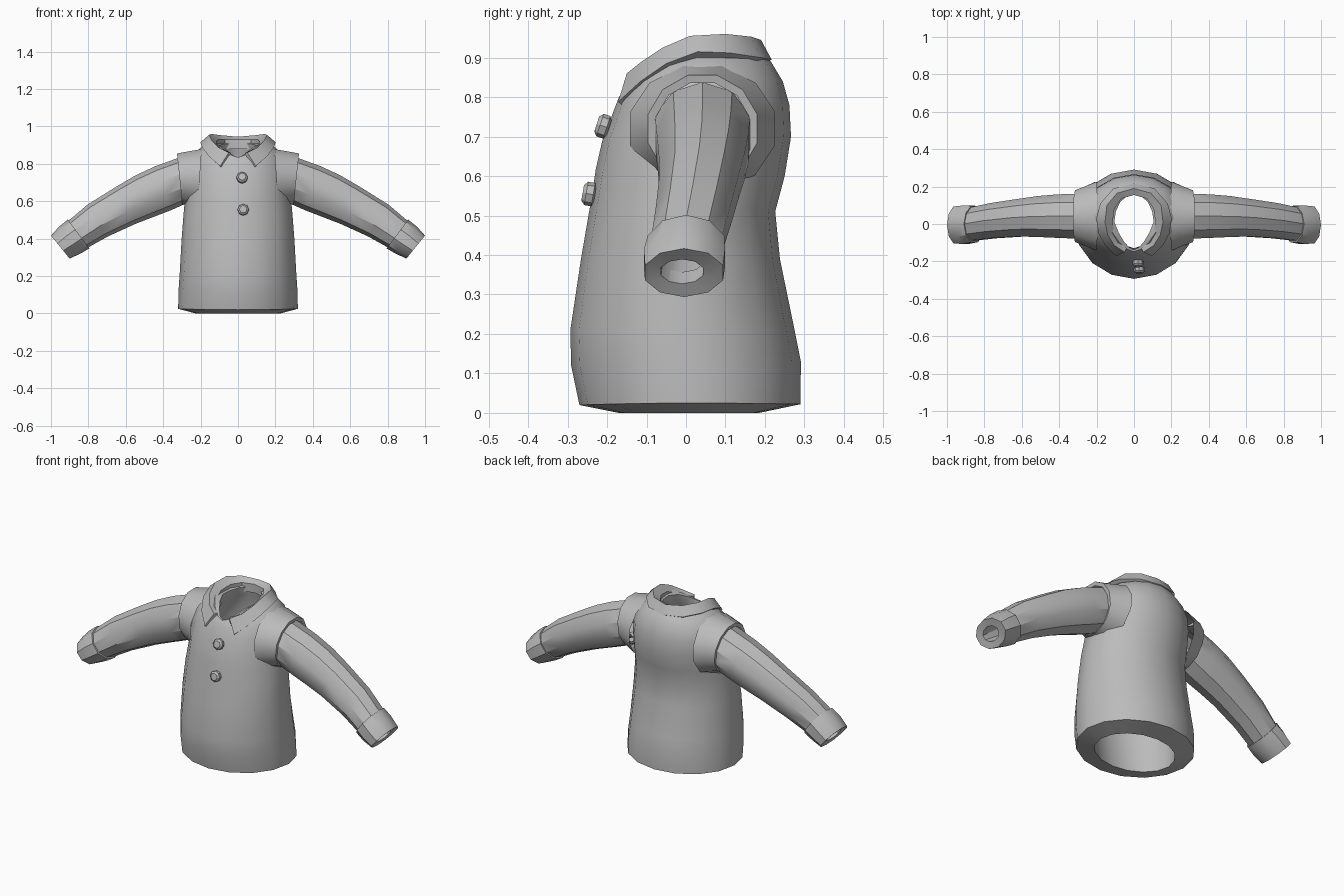
import bpy, bmesh, math
from mathutils import Vector

if "Cube" in bpy.data.objects:
    bpy.data.objects.remove(bpy.data.objects["Cube"])

fabric = bpy.data.materials.new("grey_fabric")
fabric.diffuse_color = (0.5, 0.5, 0.5, 1)
fabric.use_nodes = True
fabric.node_tree.nodes["Principled BSDF"].inputs["Base Color"].default_value = fabric.diffuse_color


def make(name, verts, faces, angle=35, mirror=False):
    bm = bmesh.new()
    vs = [bm.verts.new(v) for v in verts]
    for f in faces:
        bm.faces.new([vs[i] for i in f])
    bmesh.ops.recalc_face_normals(bm, faces=bm.faces)
    me = bpy.data.meshes.new(name)
    bm.to_mesh(me)
    bm.free()
    me.materials.append(fabric)
    ob = bpy.data.objects.new(name, me)
    bpy.context.collection.objects.link(ob)
    bpy.ops.object.select_all(action='DESELECT')
    ob.select_set(True)
    bpy.context.view_layer.objects.active = ob
    bpy.ops.object.shade_smooth_by_angle(angle=math.radians(angle))
    if mirror:
        ob.modifiers.new("mirror", 'MIRROR').use_clip = True
    return ob


def loft(name, rings, closed=False, **kw):
    """Skin a list of rings; closed joins the last ring to the first."""
    n, m = len(rings[0]), len(rings)
    faces = []
    for i in range(m if closed else m - 1):
        a, b = i * n, (i + 1) % m * n
        for j in range(n):
            k = (j + 1) % n
            faces.append((a + j, a + k, b + k, b + j))
    return make(name, [p for r in rings for p in r], faces, **kw)


def body_ring(hx, yf, yb, zf, zs, zb, point=0, n=16):
    """Oval ring whose height differs at front, side and back."""
    pts = []
    for i in range(n):
        a = 2 * math.pi * i / n
        s = math.sin(a)
        x = hx * math.cos(a) * (1 + point * min(s, 0))
        y = (yf + yb) / 2 + (yb - yf) / 2 * s
        z = zs + ((zb if s > 0 else zf) - zs) * s * s
        pts.append((x, y, z))
    return pts


def arm_ring(x, z, yc, h, hy, tilt, n=10):
    """Oval ring across the arm, tilt is the downward angle of the arm."""
    t = math.radians(tilt)
    pts = []
    for i in range(n):
        a = 2 * math.pi * (i + 0.5) / n
        u = h * math.sin(a)
        pts.append((x + u * math.sin(t), yc + hy * math.cos(a), z + u * math.cos(t)))
    return pts


# Torso: outside from hem to neck, then the lining back down to the hem
loft("torso", [body_ring(*r) for r in [
    (.32, -.27, .29, .02, .025, .022),
    (.318, -.291, .291, .12, .12, .13),
    (.312, -.293, .275, .21, .21, .21),
    (.302, -.266, .238, .39, .39, .39),
    (.292, -.242, .226, .53, .52, .51),
    (.285, -.228, .250, .62, .60, .60),
    (.28, -.212, .266, .69, .70, .70),
    (.27, -.187, .262, .755, .78, .78),
    (.24, -.17, .245, .80, .85, .84),
    (.19, -.157, .215, .82, .895, .89),
    (.14, -.147, .18, .835, .92, .92, .3),
    (.105, -.138, .16, .835, .90, .91, .4),
    (.115, -.13, .17, .79, .85, .86, .3),
    (.21, -.15, .21, .70, .72, .72),
    (.22, -.19, .185, .50, .50, .50),
    (.235, -.205, .205, .20, .20, .20),
    (.225, -.17, .185, 0, 0, 0)]], closed=True)

# Shoulder flaring out to a lip around the armhole
loft("shoulder", [arm_ring(*r, n=12) for r in [
    (.205, .72, .042, .165, .19, -4),
    (.26, .72, .042, .152, .165, 2),
    (.312, .72, .042, .141, .143, 6),
    (.310, .72, .042, .12, .122, 6)]], mirror=True)

# Sleeve with its lining
sleeve = [(.285, .715, .042, .124, .127, 8), (.40, .67, .042, .125, .122, 20),
          (.50, .627, .04, .121, .115, 25), (.60, .578, .034, .112, .106, 29),
          (.75, .497, .018, .101, .099, 33), (.86, .42, .0, .088, .093, 38)]
loft("sleeve", [arm_ring(*r) for r in sleeve], mirror=True)
loft("sleeve_lining", [arm_ring(x, z, y, h * .7, hy * .7, t)
                       for x, z, y, h, hy, t in sleeve[:-1]] +
     [arm_ring(.945, .358, -.01, .04, .056, 39)], mirror=True)

# Cuff, a thicker band with a flat end and a small opening
loft("cuff", [arm_ring(*r) for r in [
    (.852, .425, .0, .08, .085, 37), (.852, .425, .0, .096, .102, 37),
    (.90, .392, -.004, .092, .108, 38), (.95, .355, -.005, .079, .104, 39),
    (.945, .358, -.01, .04, .056, 39), (.90, .392, -.01, .045, .06, 38)]], mirror=True)

# Collar: lower edge, fold and inner edge from the back round to the tip
stations = [
    ((0, .217, .895), (0, .19, .945), (0, .155, .93)),
    ((.11, .19, .90), (.09, .165, .953), (.07, .135, .93)),
    ((.18, .11, .912), (.145, .10, .96), (.105, .08, .93)),
    ((.202, .03, .915), (.155, .01, .955), (.115, .01, .92)),
    ((.19, -.05, .885), (.14, -.06, .925), (.105, -.05, .895)),
    ((.155, -.115, .84), (.105, -.115, .888), (.08, -.09, .87)),
    ((.095, -.172, .788), (.05, -.15, .86), (.04, -.13, .86))]
verts, faces = [], []
for low, fold, inner in stations:
    low, fold, inner = Vector(low), Vector(fold), Vector(inner)
    under = low + Vector((-.1 * low.x, -.1 * low.y, -.014))
    verts += [low, fold, inner, inner - Vector((0, 0, .05)), under]
for i in range(len(stations) - 1):
    for j in range(5):
        k = (j + 1) % 5
        faces.append((5 * i + j, 5 * i + k, 5 * i + 5 + k, 5 * i + 5 + j))
faces.append(tuple(range(len(verts) - 5, len(verts))))
make("collar", verts, faces, angle=40, mirror=True)

# Two buttons with bevelled faces, leaning back with the chest
for name, x, y, z, lean in (("top_button", .022, -.212, .727, 72),
                            ("lower_button", .028, -.247, .555, 80)):
    profile = [(.02, -.018), (.03, -.012), (.03, .006), (.02, .015)]
    rings = [[(r * math.cos(a * math.pi / 4), r * math.sin(a * math.pi / 4), h)
              for a in range(8)] for r, h in profile]
    rings.append([(0.001 * p[0], 0.001 * p[1], .015) for p in rings[0]])
    button = loft(name, rings, angle=30)
    button.location = (x, y, z)
    button.rotation_euler.x = math.radians(lean)
